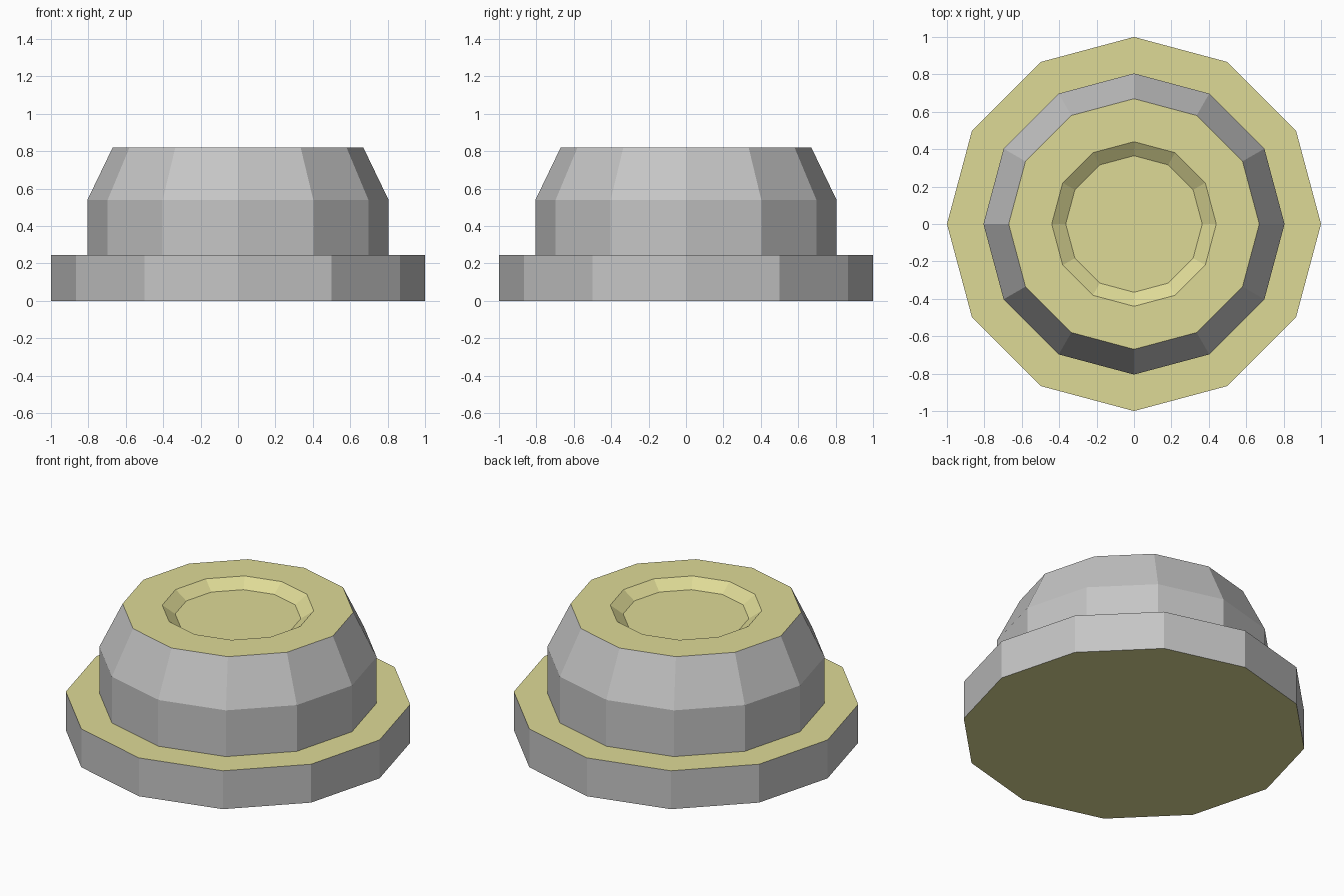
import bpy, bmesh, math

if "Cube" in bpy.data.objects:
    bpy.data.objects.remove(bpy.data.objects["Cube"])

SIDES = 12


def material(name, rgb):
    m = bpy.data.materials.new(name)
    m.diffuse_color = (*rgb, 1)
    m.use_nodes = True
    m.node_tree.nodes["Principled BSDF"].inputs["Base Color"].default_value = m.diffuse_color
    return m


grey = material("grey", (0.56, 0.56, 0.56))
tan = material("pale_olive_yellow", (0.73, 0.70, 0.305))

# Stepped outline as (radius, height): flange, collar, chamfer, top, recess
profile = [(1.0, 0), (1.0, 0.245), (0.805, 0.245), (0.805, 0.54),
           (0.67, 0.82), (0.44, 0.82), (0.365, 0.767)]

bm = bmesh.new()
rings = [[bm.verts.new((r * math.cos(i * math.tau / SIDES),
                        r * math.sin(i * math.tau / SIDES), z))
          for i in range(SIDES)] for r, z in profile]

# Walls between neighbouring rings
for a, b in zip(rings, rings[1:]):
    for i in range(SIDES):
        j = (i + 1) % SIDES
        bm.faces.new((a[i], a[j], b[j], b[i]))

# Underside and recess floor
bm.faces.new(rings[0][::-1])
bm.faces.new(rings[-1])

# Outward-leaning walls are grey; level faces and the recess are tan
bm.normal_update()
for f in bm.faces:
    c = f.calc_center_median()
    f.material_index = 1 if abs(f.normal.z) > 0.6 or c.xy.length < 0.5 and c.z > 0.7 else 0

mesh = bpy.data.meshes.new("stepped_button")
bm.to_mesh(mesh)
bm.free()
mesh.materials.append(grey)
mesh.materials.append(tan)
obj = bpy.data.objects.new("stepped_button", mesh)
bpy.context.collection.objects.link(obj)
